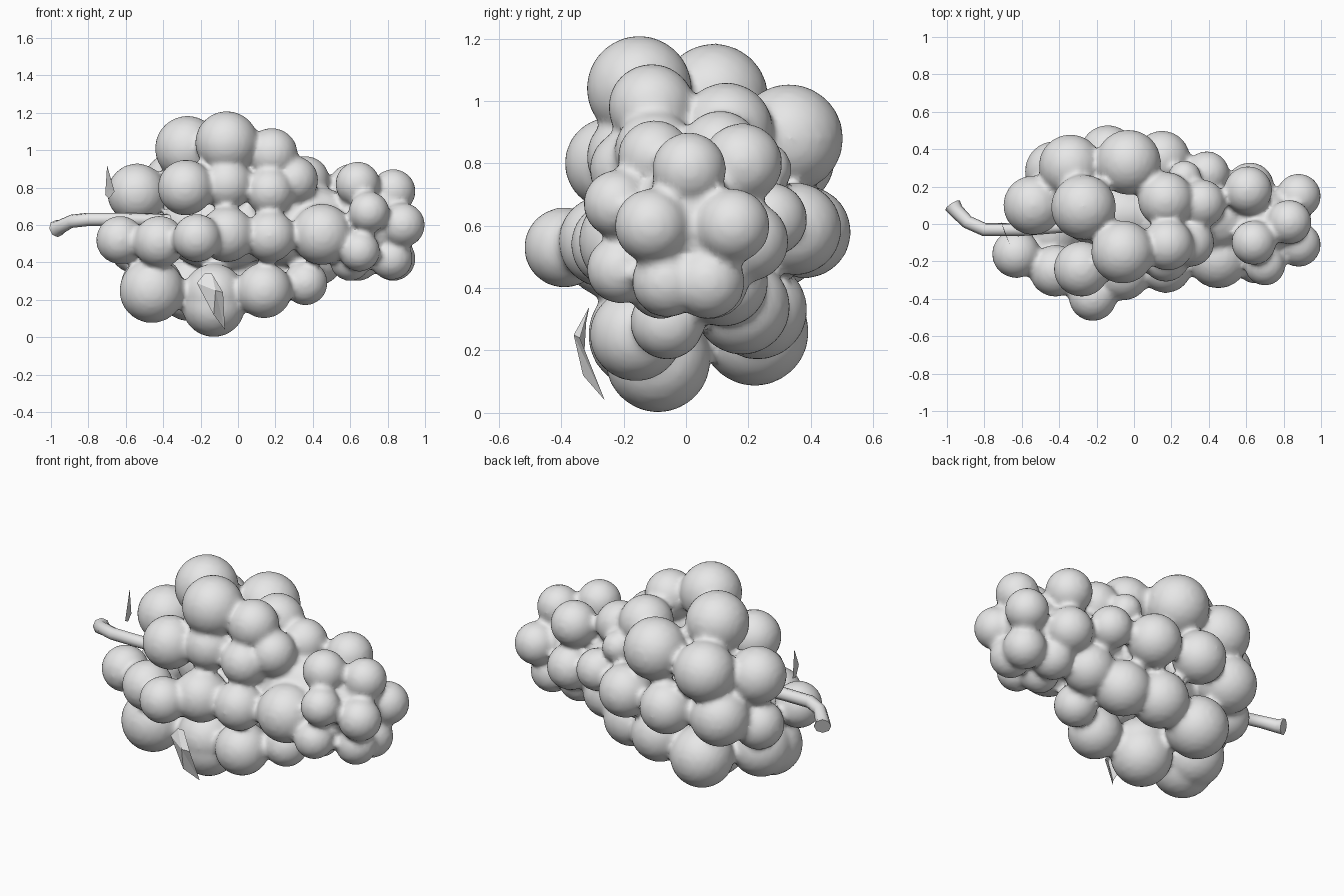
import bpy
import bmesh
from mathutils import Matrix, Vector

default_cube = bpy.data.objects.get("Cube")
if default_cube:
    bpy.data.objects.remove(default_cube, do_unlink=True)

# One plain grey for the whole bunch
grey = bpy.data.materials.new("plain grey")
grey.use_nodes = True
grey.diffuse_color = (0.8, 0.8, 0.8, 1)
grey.node_tree.nodes["Principled BSDF"].inputs["Base Color"].default_value = grey.diffuse_color


def add_object(name, data):
    obj = bpy.data.objects.new(name, data)
    bpy.context.scene.collection.objects.link(obj)
    data.materials.append(grey)
    return obj


cluster = bmesh.new()


def grape(x, y, z, radius):
    place = Matrix.Translation(Vector((x, y, z)))
    bmesh.ops.create_icosphere(cluster, subdivisions=3, radius=radius, matrix=place)


def core(x, y, z, length, width, height):
    place = Matrix.Translation(Vector((x, y, z))) @ Matrix.Diagonal((length, width, height, 1))
    bmesh.ops.create_icosphere(cluster, subdivisions=3, radius=1, matrix=place)


# Hidden fill that the grapes sit on
core(x=-.1, y=.05, z=.58, length=.32, width=.18, height=.22)
core(x=.3, y=.03, z=.6, length=.4, width=.2, height=.22)
core(x=.7, y=0, z=.6, length=.22, width=.18, height=.2)

# Crown of large grapes
grape(x=-.27, y=.09, z=1.01, radius=.175)
grape(x=-.06, y=-.15, z=1.04, radius=.17)
grape(x=-.03, y=.33, z=.88, radius=.175)
grape(x=-.34, y=.31, z=.82, radius=.17)
grape(x=-.54, y=.1, z=.77, radius=.16)
grape(x=-.28, y=-.24, z=.8, radius=.15)
grape(x=-.06, y=-.18, z=.82, radius=.14)
grape(x=.18, y=-.11, z=.98, radius=.14)
grape(x=.17, y=.13, z=.91, radius=.15)

# Front shoulder
grape(x=-.63, y=-.16, z=.52, radius=.13)
grape(x=-.42, y=-.25, z=.51, radius=.14)
grape(x=-.22, y=-.39, z=.53, radius=.13)
grape(x=-.06, y=-.26, z=.55, radius=.15)
grape(x=.17, y=-.23, z=.54, radius=.14)
grape(x=.17, y=-.18, z=.78, radius=.13)
grape(x=.3, y=-.1, z=.84, radius=.13)
grape(x=.36, y=.11, z=.84, radius=.13)
grape(x=.45, y=-.18, z=.55, radius=.165)

# Back shoulder
grape(x=-.42, y=.28, z=.56, radius=.165)
grape(x=-.55, y=.1, z=.48, radius=.14)
grape(x=-.14, y=.38, z=.58, radius=.15)
grape(x=.15, y=.35, z=.59, radius=.15)
grape(x=.27, y=.25, z=.78, radius=.09)
grape(x=.39, y=.27, z=.62, radius=.12)

# Underside
grape(x=-.46, y=-.14, z=.25, radius=.175)
grape(x=-.46, y=-.05, z=.27, radius=.17)
grape(x=-.13, y=-.09, z=.17, radius=.17)
grape(x=-.13, y=-.1, z=.23, radius=.165)
grape(x=-.26, y=.22, z=.26, radius=.175)
grape(x=.01, y=.23, z=.33, radius=.16)
grape(x=.14, y=-.16, z=.25, radius=.15)
grape(x=.23, y=.18, z=.34, radius=.155)
grape(x=.36, y=-.06, z=.29, radius=.12)
grape(x=.42, y=.12, z=.42, radius=.145)

# Narrow tip
grape(x=.64, y=-.1, z=.82, radius=.12)
grape(x=.61, y=.18, z=.8, radius=.13)
grape(x=.83, y=.01, z=.78, radius=.12)
grape(x=.7, y=-.22, z=.67, radius=.11)
grape(x=.88, y=.15, z=.6, radius=.12)
grape(x=.88, y=-.11, z=.6, radius=.12)
grape(x=.62, y=.2, z=.55, radius=.13)
grape(x=.65, y=-.21, z=.46, radius=.11)
grape(x=.6, y=-.08, z=.41, radius=.11)
grape(x=.82, y=-.06, z=.42, radius=.115)
grape(x=.83, y=.07, z=.42, radius=.12)
grape(x=.64, y=.08, z=.42, radius=.12)

mesh = bpy.data.meshes.new("grape_cluster")
cluster.to_mesh(mesh)
cluster.free()
grapes = add_object("grape_cluster", mesh)

# Fuse the grapes with softly filled joints
fuse = grapes.modifiers.new("fuse", "REMESH")
fuse.mode = "VOXEL"
fuse.voxel_size = 0.016
fuse.use_smooth_shade = True
soften = grapes.modifiers.new("soften", "SMOOTH")
soften.factor = 0.5
soften.iterations = 5

# Hooked stem with a flared cut end, running into the bunch
curve = bpy.data.curves.new("stem", "CURVE")
curve.dimensions = "3D"
curve.bevel_depth = 0.036
curve.bevel_resolution = 2
curve.use_fill_caps = True
path = [(-.97, .1, .58, 1.3), (-.95, .07, .59, 1.1), (-.89, .01, .62, 1),
        (-.8, -.03, .63, 1), (-.62, -.03, .63, 1), (-.2, 0, .62, .9)]
spline = curve.splines.new("POLY")
spline.points.add(len(path) - 1)
for point, (x, y, z, thickness) in zip(spline.points, path):
    point.co = (x, y, z, 1)
    point.radius = thickness
spline.use_smooth = True
add_object("stem", curve)


def leaf(name, midrib, outline):
    """Thin folded blade: triangles fanned from the midrib point."""
    count = len(outline)
    fan = [(0, i + 1, (i + 1) % count + 1) for i in range(count)]
    blade = bpy.data.meshes.new(name)
    blade.from_pydata([midrib] + outline, [], fan)
    return add_object(name, blade)


# Small dry leaves
leaf("lower_leaf", (-.12, -.36, .25),
     [(-.22, -.32, .29), (-.18, -.31, .34), (-.14, -.31, .34),
      (-.08, -.34, .24), (-.07, -.26, .04), (-.13, -.33, .12)])
leaf("upper_leaf", (-.69, -.04, .79),
     [(-.7, -.02, .92), (-.66, -.12, .78), (-.69, -.05, .74), (-.71, .01, .76)])
